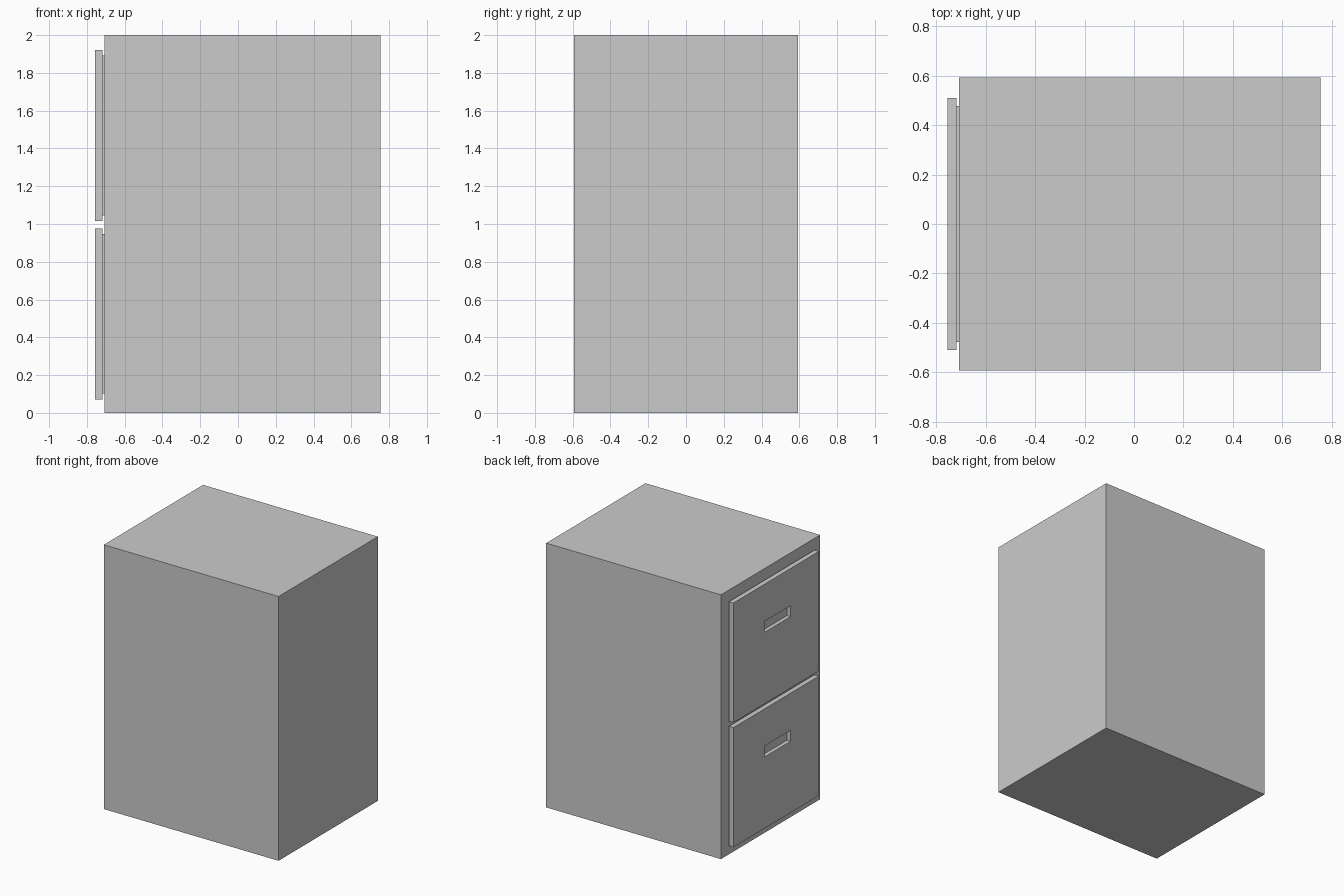
import bpy, bmesh
from mathutils import Matrix, Vector

if "Cube" in bpy.data.objects:
    bpy.data.objects.remove(bpy.data.objects["Cube"])


def box(name, lo, hi, recess=None):
    """Box between two corners; recess = (y0, y1, z0, z1, depth) pressed into the -x face."""
    lo, hi = Vector(lo), Vector(hi)
    bm = bmesh.new()
    bmesh.ops.create_cube(bm, size=1, matrix=Matrix.Translation((lo + hi) / 2)
                          @ Matrix.Diagonal((*(hi - lo), 1)))
    if recess:
        y0, y1, z0, z1, depth = recess
        # score the pull outline, then push the enclosed face inward
        for axis, values in ((1, (y0, y1)), (2, (z0, z1))):
            for v in values:
                co, no = Vector(), Vector()
                co[axis], no[axis] = v, 1
                bmesh.ops.bisect_plane(bm, geom=bm.verts[:] + bm.edges[:] + bm.faces[:],
                                       plane_co=co, plane_no=no)
        bm.normal_update()
        target = Vector((lo.x, (y0 + y1) / 2, (z0 + z1) / 2))
        face = min(bm.faces, key=lambda f: (f.calc_center_median() - target).length)
        new = bmesh.ops.extrude_discrete_faces(bm, faces=[face])["faces"][0]
        bmesh.ops.translate(bm, verts=new.verts[:], vec=(depth, 0, 0))
    mesh = bpy.data.meshes.new(name)
    bm.to_mesh(mesh)
    bm.free()
    obj = bpy.data.objects.new(name, mesh)
    bpy.context.collection.objects.link(obj)
    return obj


# Cabinet body
box("cabinet_body", (-0.708, -0.593, 0), (0.755, 0.593, 2))

# Two drawers: narrow spacer behind a front panel with a recessed pull
for label, z in (("lower", 0.072), ("upper", 1.015)):
    box(label + "_drawer_spacer", (-0.719, -0.477, z + 0.03), (-0.706, 0.477, z + 0.876))
    box(label + "_drawer_front", (-0.756, -0.511, z), (-0.718, 0.511, z + 0.905),
        recess=(-0.17, 0.14, z + 0.541, z + 0.624, 0.03))
